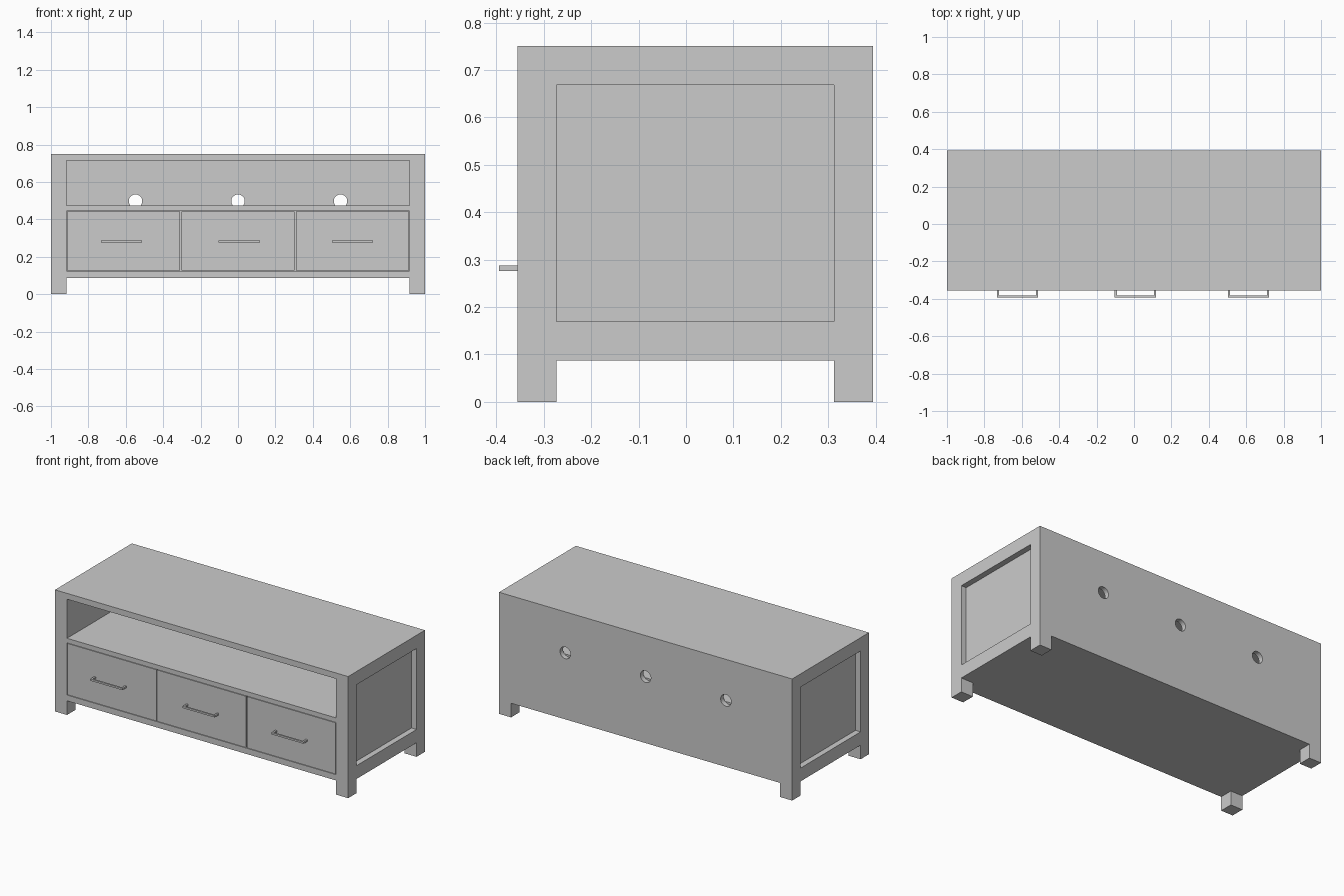
import bpy, bmesh
from mathutils import Matrix

if "Cube" in bpy.data.objects:
    bpy.data.objects.remove(bpy.data.objects["Cube"])

FRONT, BACK, TOP = -0.355, 0.394, 0.75
LEG = 0.082                      # square leg section
INNER = 1 - LEG                  # inner face of the side frames
SLAB = 0.036                     # top and bottom board thickness
BASE = 0.087                     # underside of the cabinet
SHELF_Z = (0.445, 0.473)


def add_mesh(name, bm):
    me = bpy.data.meshes.new(name)
    bm.to_mesh(me)
    bm.free()
    ob = bpy.data.objects.new(name, me)
    bpy.context.collection.objects.link(ob)
    return ob


def box(name, x, y, z):
    """Box from (min, max) ranges on each axis."""
    bm = bmesh.new()
    bmesh.ops.create_cube(bm, size=1)
    for v in bm.verts:
        v.co = [r[0] + (c + 0.5) * (r[1] - r[0]) for c, r in zip(v.co, (x, y, z))]
    return add_mesh(name, bm)


def handle(name, cx):
    """Square U-shaped pull, an extruded outline."""
    w, t, z0, z1, y0, y1 = 0.11, 0.011, 0.276, 0.287, -0.394, FRONT
    outline = [(-w, y1), (-w, y0), (w, y0), (w, y1),
               (w - t, y1), (w - t, y0 + t), (-w + t, y0 + t), (-w + t, y1)]
    bm = bmesh.new()
    face = bm.faces.new([bm.verts.new((cx + x, y, z0)) for x, y in outline])
    ext = bmesh.ops.extrude_face_region(bm, geom=[face])
    verts = [g for g in ext["geom"] if isinstance(g, bmesh.types.BMVert)]
    bmesh.ops.translate(bm, verts=verts, vec=(0, 0, z1 - z0))
    bmesh.ops.recalc_face_normals(bm, faces=bm.faces[:])
    return add_mesh(name, bm)


# Side frames: legs, rails and a recessed panel
mid_y = (FRONT + LEG, BACK - LEG)
for side, s in (("left", -1), ("right", 1)):
    frame_x = tuple(sorted((s * INNER, s)))
    panel_x = tuple(sorted((s * INNER, s * 0.965)))
    box(f"{side}_front_leg", frame_x, (FRONT, mid_y[0]), (0, TOP))
    box(f"{side}_back_leg", frame_x, (mid_y[1], BACK), (0, TOP))
    box(f"{side}_top_rail", frame_x, mid_y, (TOP - LEG, TOP))
    box(f"{side}_bottom_rail", frame_x, mid_y, (BASE, BASE + LEG))
    box(f"{side}_side_panel", panel_x, mid_y, (BASE + LEG, TOP - LEG))

# Horizontal boards
span = (-INNER, INNER)
back_in = BACK - 0.03
box("top_board", span, (FRONT, BACK), (TOP - SLAB, TOP))
box("bottom_board", span, (FRONT, BACK), (BASE, BASE + SLAB))
box("shelf", span, (FRONT, back_in), SHELF_Z)

# Back panel with three cable holes
back = box("back_panel", span, (back_in, BACK), (BASE + SLAB, TOP - SLAB))
bm = bmesh.new()
for x in (-0.548, 0, 0.548):
    m = Matrix.Translation((x, BACK - 0.015, 0.497)) @ Matrix.Rotation(1.5707963, 4, 'X')
    bmesh.ops.create_cone(bm, cap_ends=True, segments=32, radius1=0.036,
                          radius2=0.036, depth=0.1, matrix=m)
cutter = add_mesh("cable_hole_cutter", bm)
cutter.hide_render = True
mod = back.modifiers.new("cable_holes", 'BOOLEAN')
mod.operation = 'DIFFERENCE'
mod.solver = 'EXACT'
mod.object = cutter
bpy.context.view_layer.objects.active = back
bpy.ops.object.modifier_apply(modifier=mod.name)
bpy.data.objects.remove(cutter)

# Drawer fronts with a narrow gap all round, and their pulls
gap = 0.003
width = 2 * INNER / 3
handle_x = (-0.623, 0.007, 0.613)
for i, name in enumerate(("left", "middle", "right")):
    x0 = -INNER + i * width
    box(f"{name}_drawer_front", (x0 + gap, x0 + width - gap), (FRONT, FRONT + 0.035),
        (BASE + SLAB + gap, SHELF_Z[0] - gap))
    handle(f"{name}_drawer_handle", handle_x[i])
